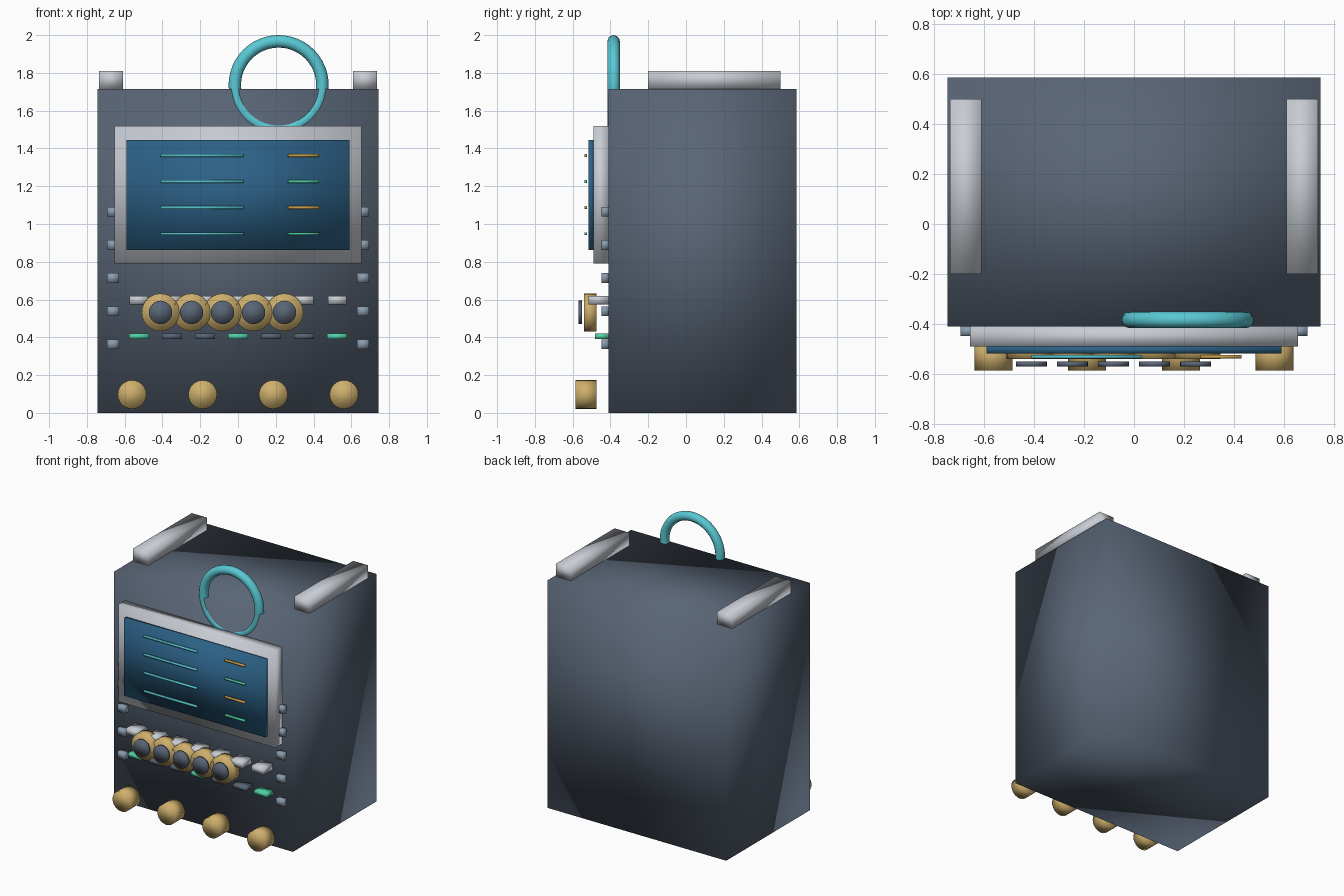
import bpy
from math import pi

if "Cube" in bpy.data.objects:
    bpy.data.objects.remove(bpy.data.objects["Cube"], do_unlink=True)


def material(name, r, g, b):
    m = bpy.data.materials.new(name)
    m.use_nodes = True
    m.diffuse_color = (r, g, b, 1)
    bsdf = next(n for n in m.node_tree.nodes if n.type == "BSDF_PRINCIPLED")
    bsdf.inputs["Base Color"].default_value = (r, g, b, 1)
    return m


slate = material("slate", 0.10, 0.13, 0.18)
silver = material("silver", 0.58, 0.61, 0.66)
glass = material("screen blue", 0.025, 0.12, 0.24)
teal = material("teal", 0.10, 0.58, 0.66)
green = material("green", 0.08, 0.64, 0.38)
gold = material("gold", 0.62, 0.43, 0.15)
amber = material("amber", 0.66, 0.38, 0.08)
steel = material("steel blue", 0.25, 0.33, 0.42)


def finish(name, mat):
    ob = bpy.context.object
    ob.name = name
    ob.data.materials.append(mat)
    bpy.ops.object.shade_smooth()
    return ob


def box(name, mat, x, y, z):
    """Box from (low, high) extents on each axis."""
    bpy.ops.mesh.primitive_cube_add(size=1, location=[(a + b) / 2 for a, b in (x, y, z)])
    ob = bpy.context.object
    ob.scale = [b - a for a, b in (x, y, z)]
    bpy.ops.object.transform_apply(location=False, rotation=False, scale=True)
    return finish(name, mat)


def disc(name, mat, x, z, radius, y):
    """Cylinder along y."""
    bpy.ops.mesh.primitive_cylinder_add(vertices=24, radius=radius, depth=y[1] - y[0],
                                        location=(x, sum(y) / 2, z), rotation=(pi / 2, 0, 0))
    return finish(name, mat)


def around(c, half):
    return (c - half, c + half)


# Cabinet, screen surround and screen
FRONT = -0.41
box("cabinet", slate, (-0.745, 0.745), (FRONT, 0.585), (0, 1.715))
box("screen_frame", silver, (-0.655, 0.655), (-0.49, FRONT), (0.79, 1.52))
box("screen", glass, (-0.59, 0.59), (-0.517, -0.49), (0.862, 1.446))

# Readout lines on the screen
for i in range(4):
    z = around(1.363 - 0.138 * i, 0.007)
    box(f"long_readout_{i}", teal, (-0.41, 0.03), (-0.537, -0.523), z)
    box(f"short_readout_{i}", green if i % 2 else amber, (0.265, 0.43), (-0.537, -0.523), z)

# Top rails and side bolts, mirrored left and right
for side, s in (("left", 1), ("right", -1)):
    box(f"top_rail_{side}", silver, around(0.673 * s, 0.063), (-0.2, 0.5), (1.715, 1.81))
    for i in range(5):
        box(f"side_bolt_{side}_{i}", steel, around(0.662 * s, 0.031), (-0.448, FRONT),
            around(0.363 + 0.1755 * i, 0.026))

# Ring partly sunk into the front of the cabinet
bpy.ops.mesh.primitive_torus_add(major_radius=0.232, minor_radius=0.033, major_segments=48,
                                 minor_segments=12, location=(0.215, -0.383, 1.735),
                                 rotation=(pi / 2, 0, 0))
finish("cable_ring", teal)

# Rows of keys and indicator lights
for i in range(7):
    x = 0.175 * (i - 3)
    box(f"key_{i}", silver, around(x, 0.049), (-0.517, FRONT), (0.575, 0.62))
    box(f"indicator_{i}", slate if i % 3 else green, around(x, 0.053), (-0.482, FRONT),
        (0.39, 0.42))

# Dials with dark caps
for i in range(5):
    x = 0.164 * (i - 2) - 0.082
    disc(f"dial_{i}", gold, x, 0.532, 0.1, (-0.54, -0.475))
    disc(f"dial_cap_{i}", slate, x, 0.532, 0.062, (-0.57, -0.55))

# Knobs along the bottom
for i in range(4):
    disc(f"knob_{i}", gold, 0.374 * (i - 1.5), 0.097, 0.076, (-0.585, -0.473))
